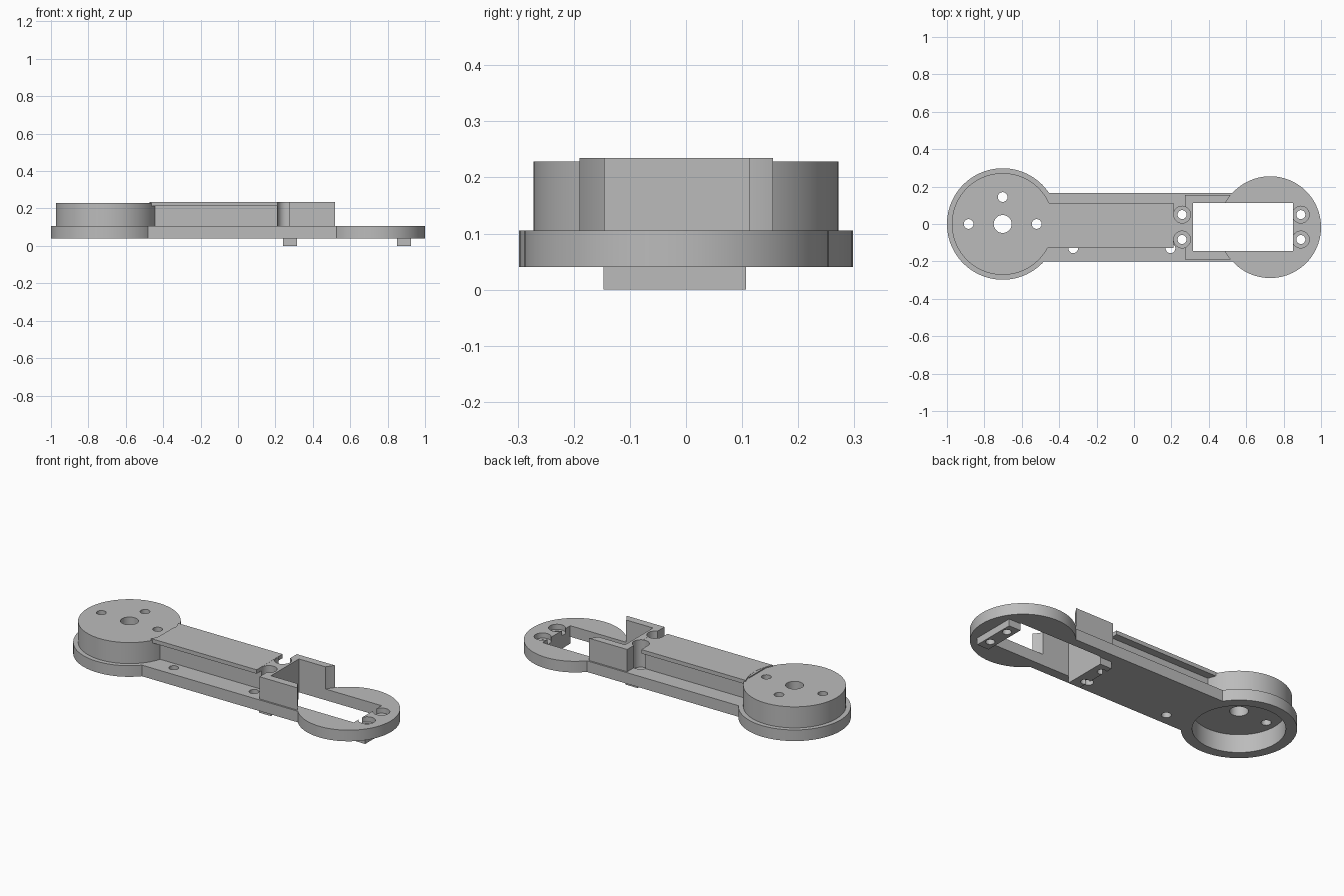
import bpy
import math

default = bpy.data.objects.get("Cube")
if default:
    bpy.data.objects.remove(default, do_unlink=True)

grey = bpy.data.materials.new("plain grey")
grey.use_nodes = True
colour = (0.5, 0.5, 0.5, 1)
grey.diffuse_color = colour
grey.node_tree.nodes["Principled BSDF"].inputs["Base Color"].default_value = colour


def box(name, x0, x1, y0, y1, z0, z1):
    bpy.ops.mesh.primitive_cube_add(size=1, location=((x0 + x1) / 2, (y0 + y1) / 2, (z0 + z1) / 2))
    ob = bpy.context.object
    ob.name = name
    ob.scale = (x1 - x0, y1 - y0, z1 - z0)
    bpy.ops.object.transform_apply(location=True, rotation=False, scale=True)
    return ob


def disc(name, x, y, r, z0, z1, sides=96):
    bpy.ops.mesh.primitive_cylinder_add(vertices=sides, radius=r, depth=z1 - z0,
                                        location=(x, y, (z0 + z1) / 2))
    ob = bpy.context.object
    ob.name = name
    bpy.ops.object.transform_apply(location=True, rotation=False, scale=True)
    return ob


def combine(target, tool, operation="DIFFERENCE"):
    """Apply one boolean and delete the tool object."""
    tool.hide_render = True
    bpy.context.view_layer.objects.active = target
    mod = target.modifiers.new("combine", "BOOLEAN")
    mod.operation = operation
    mod.solver = "EXACT"
    mod.object = tool
    bpy.ops.object.modifier_apply(modifier=mod.name)
    bpy.data.objects.remove(tool, do_unlink=True)


def drill(target, points, r, z0, z1):
    for x, y in points:
        combine(target, disc("cutter", x, y, r, z0, z1, 48))


# Main levels and centres
BASE, DECK, DRUM_TOP, TOP = 0.04, 0.105, 0.228, 0.235
DRUM_X = -0.702
END_X, END_Y, END_R = 0.728, -0.017, 0.272
SCREW_Y = (0.05, -0.083)
near_screws = [(0.257, y) for y in SCREW_Y]
far_screws = [(0.892, y) for y in SCREW_Y]

# Base plate: bar with a disc at each end
plate = box("base_plate", DRUM_X, END_X, -0.2, 0.165, BASE, DECK)
combine(plate, disc("left_disc", DRUM_X, 0, 0.298, BASE, DECK), "UNION")
combine(plate, disc("right_disc", END_X, END_Y, END_R, BASE, DECK), "UNION")
combine(plate, box("cutter", 0.315, 0.85, -0.145, 0.112, 0, 0.3))
combine(plate, disc("cutter", DRUM_X, 0, 0.24, 0, 0.145))
drill(plate, near_screws + far_screws, 0.045, 0.075, 0.3)
drill(plate, near_screws + far_screws, 0.024, -0.1, 0.3)
drill(plate, [(-0.325, -0.13), (0.195, -0.13)], 0.026, -0.1, 0.3)

# Hollow drum with a centre hole and three small holes
drum = disc("drum", DRUM_X, 0, 0.272, DECK, DRUM_TOP)
combine(drum, disc("cutter", DRUM_X, 0, 0.24, 0, 0.145))
drill(drum, [(DRUM_X, 0)], 0.048, 0, 0.3)
drill(drum, [(DRUM_X - 0.182, 0), (DRUM_X + 0.182, 0), (DRUM_X, 0.144)], 0.026, 0, 0.3)

# Narrow spine under the lid, reaching the bracket
spine = box("spine", -0.455, 0.28, -0.085, 0.068, DECK, TOP - 0.001)
drill(spine, near_screws, 0.045, 0.05, 0.3)

# Overhanging lid, curved where it meets the drum
lid = box("lid", -0.6, 0.21, -0.128, 0.112, 0.212, TOP)
combine(lid, disc("cutter", DRUM_X, 0, 0.262, 0, 0.3))
drill(lid, near_screws, 0.045, 0.05, 0.3)

# U-shaped bracket whose arms stop at the right disc
bracket = box("bracket", 0.272, 0.6, -0.19, 0.155, DECK, TOP)
combine(bracket, box("cutter", 0.315, 0.7, -0.145, 0.112, 0, 0.3))
combine(bracket, disc("cutter", END_X, END_Y, END_R, 0, 0.3))
drill(bracket, near_screws, 0.045, 0.05, 0.3)

# Screw pads below the plate
pads = []
for name, x0, x1, screws in (("near_screw_pad", 0.24, 0.315, near_screws),
                             ("far_screw_pad", 0.85, 0.925, far_screws)):
    pad = box(name, x0, x1, -0.147, 0.107, 0, BASE)
    drill(pad, screws, 0.024, -0.1, 0.3)
    pads.append(pad)

# Colour and shading
for ob in [plate, drum, spine, lid, bracket] + pads:
    ob.data.materials.clear()
    ob.data.materials.append(grey)
    bpy.ops.object.select_all(action="DESELECT")
    ob.select_set(True)
    bpy.context.view_layer.objects.active = ob
    bpy.ops.object.shade_smooth_by_angle(angle=math.radians(30))
